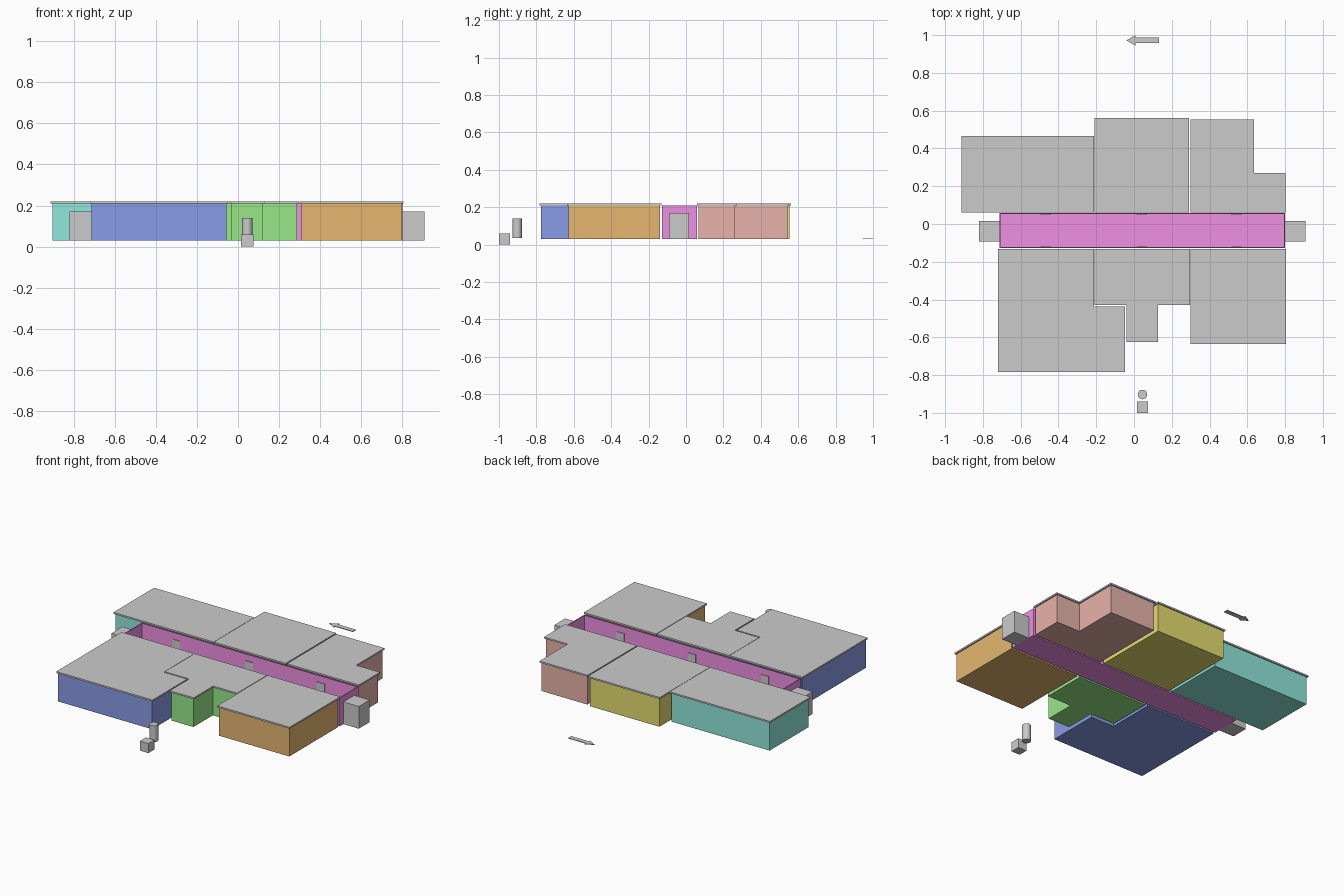
import bpy, bmesh
from mathutils import Vector

if "Cube" in bpy.data.objects:
    bpy.data.objects.remove(bpy.data.objects["Cube"])

FLOOR, WALL_TOP, ROOF_TOP = 0.03, 0.21, 0.22


def material(name, rgb):
    m = bpy.data.materials.new(name)
    m.diffuse_color = (*rgb, 1)
    m.use_nodes = True
    m.node_tree.nodes["Principled BSDF"].inputs["Base Color"].default_value = m.diffuse_color
    return m


def prism(name, outline, z0, z1, mat=None):
    """Extrude a counter-clockwise outline from z0 to z1."""
    bm = bmesh.new()
    face = bm.faces.new([bm.verts.new((x, y, z0)) for x, y in outline])
    ext = bmesh.ops.extrude_face_region(bm, geom=[face])
    verts = [g for g in ext["geom"] if isinstance(g, bmesh.types.BMVert)]
    bmesh.ops.translate(bm, verts=verts, vec=(0, 0, z1 - z0))
    bmesh.ops.recalc_face_normals(bm, faces=bm.faces)
    me = bpy.data.meshes.new(name)
    bm.to_mesh(me)
    bm.free()
    if mat:
        me.materials.append(mat)
    ob = bpy.data.objects.new(name, me)
    bpy.context.collection.objects.link(ob)
    return ob


def rect(x0, x1, y0, y1):
    return [(x0, y0), (x1, y0), (x1, y1), (x0, y1)]


def inset(outline, d):
    """Shrink a right-angled counter-clockwise outline by d."""
    pts = [Vector(p) for p in outline]
    out = []
    for i, p in enumerate(pts):
        a = (p - pts[i - 1]).normalized()
        b = (pts[(i + 1) % len(pts)] - p).normalized()
        out.append(p + d * Vector((-a.y - b.y, a.x + b.x)))
    return out


# Room blocks with thin overhanging roof slabs
rooms = {
    "teal": ((0.28, 0.80, 0.71), rect(-0.912, -0.212, 0.06, 0.465)),
    "yellow": ((0.78, 0.72, 0.16), rect(-0.21, 0.292, 0.06, 0.562)),
    "red": ((0.80, 0.45, 0.40), [(0.30, 0.06), (0.802, 0.06), (0.802, 0.27),
                                 (0.636, 0.27), (0.636, 0.552), (0.30, 0.552)]),
    "orange": ((0.78, 0.47, 0.16), rect(0.30, 0.806, -0.636, -0.132)),
    "green": ((0.31, 0.80, 0.25), [(-0.21, -0.43), (-0.04, -0.43), (-0.04, -0.624),
                                   (0.128, -0.624), (0.128, -0.43), (0.296, -0.43),
                                   (0.296, -0.132), (-0.21, -0.132)]),
    "blue": ((0.25, 0.33, 0.80), [(-0.72, -0.784), (-0.048, -0.784), (-0.048, -0.438),
                                  (-0.212, -0.438), (-0.212, -0.132), (-0.72, -0.132)]),
}
for name, (rgb, roof) in rooms.items():
    prism(name + "_room", inset(roof, 0.008), FLOOR, WALL_TOP, material(name, rgb))
    prism(name + "_roof", roof, WALL_TOP, ROOF_TOP)

# Open-topped corridor: floor and four walls
pink = material("magenta", (0.87, 0.28, 0.78))
X0, X1, Y0, Y1, T = -0.712, 0.80, -0.128, 0.058, 0.006
prism("corridor_floor", rect(X0, X1, Y0, Y1), FLOOR, FLOOR + 0.005, pink)
for name, r in {
    "front": (X0, X1, Y0, Y0 + T), "back": (X0, X1, Y1 - T, Y1),
    "left": (X0, X0 + T, Y0 + T, Y1 - T), "right": (X1 - T, X1, Y0 + T, Y1 - T),
}.items():
    prism("corridor_wall_" + name, rect(*r), FLOOR, WALL_TOP - 0.001, pink)

# Doors along both corridor walls
for i, x in enumerate((-0.467, 0.043, 0.543)):
    for side, y in (("front", Y0 + T), ("back", Y1 - T)):
        prism(f"door_{side}_{i + 1}", rect(x - 0.027, x + 0.027, y - 0.004, y + 0.004),
              FLOOR, 0.168)

# Entrance blocks at the corridor ends
prism("entrance_left", rect(-0.82, X0, -0.092, 0.017), FLOOR, 0.17)
prism("entrance_right", rect(X1, 0.908, -0.092, 0.017), FLOOR, 0.17)

# Small cube and post out front
prism("marker_cube", rect(0.015, 0.075, -1.0, -0.94), 0, 0.06)
bpy.ops.mesh.primitive_cylinder_add(vertices=32, radius=0.025, depth=0.103,
                                    location=(0.045, -0.903, 0.0875))
bpy.context.object.name = "marker_post"
bpy.ops.object.shade_smooth_by_angle()

# Flat direction arrow behind the building
prism("direction_arrow", [(-0.04, 0.972), (0.008, 0.944), (0.008, 0.957), (0.132, 0.957),
                          (0.132, 0.987), (0.008, 0.987), (0.008, 1.0)], 0.032, 0.036)
